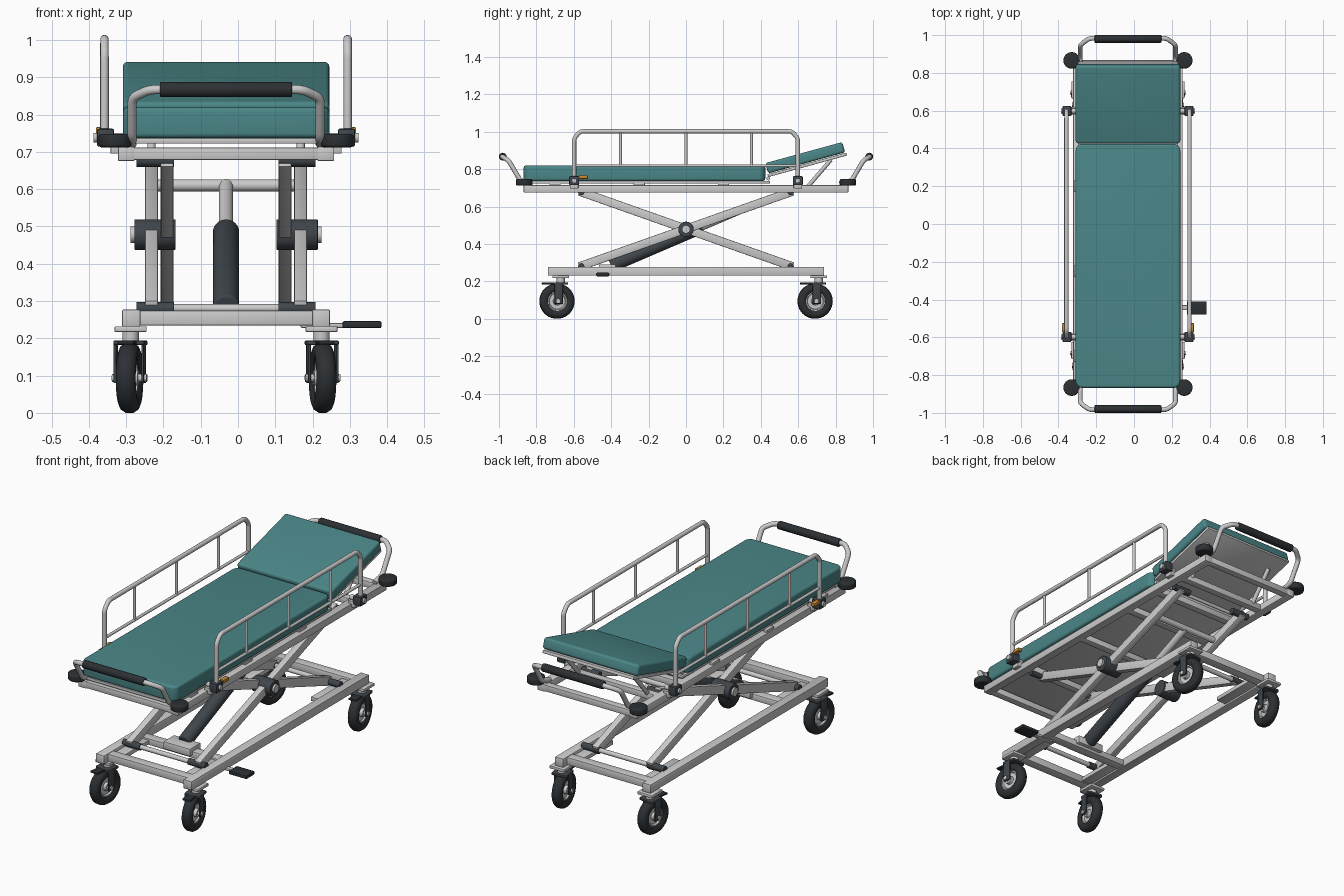
import bpy, bmesh, math
from mathutils import Vector, Matrix

if "Cube" in bpy.data.objects:
    bpy.data.objects.remove(bpy.data.objects["Cube"])

CX = -0.032  # stretcher centre line; the pedal sticks out on the right


def material(name, rgb):
    m = bpy.data.materials.new(name)
    m.diffuse_color = (*rgb, 1)
    m.use_nodes = True
    m.node_tree.nodes["Principled BSDF"].inputs["Base Color"].default_value = m.diffuse_color
    return m


TEAL = material("teal_vinyl", (0.07, 0.24, 0.245))
BLACK = material("black_rubber", (0.025, 0.03, 0.034))
SLATE = material("slate_paint", (0.05, 0.06, 0.07))
ORANGE = material("orange_latch", (0.6, 0.25, 0.03))


def finish(name, bm, mat=None, xf=None):
    if xf:
        bm.transform(xf)
    bmesh.ops.recalc_face_normals(bm, faces=bm.faces)
    me = bpy.data.meshes.new(name)
    bm.to_mesh(me)
    bm.free()
    ob = bpy.data.objects.new(name, me)
    bpy.context.collection.objects.link(ob)
    ob.location.x = CX
    if mat:
        me.materials.append(mat)
    bpy.ops.object.select_all(action='DESELECT')
    ob.select_set(True)
    bpy.context.view_layer.objects.active = ob
    bpy.ops.object.shade_smooth_by_angle(angle=math.radians(35))
    return ob


def box(name, lo, hi, mat=None, bevel=0.004, plan=0, xf=None):
    lo, hi = Vector(lo), Vector(hi)
    bm = bmesh.new()
    bmesh.ops.create_cube(bm, size=1)
    for v in bm.verts:
        v.co = (lo + hi) / 2 + Vector(a * b for a, b in zip(v.co, hi - lo))
    if plan:  # rounded corners seen from above
        es = [e for e in bm.edges if abs(e.verts[0].co.z - e.verts[1].co.z) > 1e-5]
        bmesh.ops.bevel(bm, geom=es, offset=plan, segments=5, profile=0.5, affect='EDGES')
    if bevel:
        bm.normal_update()
        es = [e for e in bm.edges if e.calc_face_angle(0) > 0.7]
        bmesh.ops.bevel(bm, geom=es, offset=bevel, segments=4 if bevel > 0.008 else 2,
                        profile=0.5, affect='EDGES')
    return finish(name, bm, mat, xf)


def rod(name, p, q, r, mat=None, bevel=0.0, sides=24):
    p, q = Vector(p), Vector(q)
    d = q - p
    bm = bmesh.new()
    bmesh.ops.create_cone(bm, cap_ends=True, segments=sides, radius1=r, radius2=r, depth=d.length)
    if bevel:
        es = [e for e in bm.edges if abs(e.verts[0].co.z - e.verts[1].co.z) < 1e-5]
        bmesh.ops.bevel(bm, geom=es, offset=bevel, segments=3, profile=0.5, affect='EDGES')
    rot = Vector((0, 0, 1)).rotation_difference(d).to_matrix().to_4x4()
    return finish(name, bm, mat, Matrix.Translation((p + q) / 2) @ rot)


def tube(name, pts, r, fillet, sides=14):
    """Bent tube: fillet the corners, then carry a ring along the path."""
    pts = [Vector(p) for p in pts]
    path = [pts[0]]
    for a, b, c in zip(pts, pts[1:], pts[2:]):
        s, e = b + (a - b).normalized() * fillet, b + (c - b).normalized() * fillet
        path += [s.lerp(b, t).lerp(b.lerp(e, t), t) for t in (0, .25, .5, .75, 1)]
    path.append(pts[-1])
    bm = bmesh.new()
    rings, normal = [], None
    for i, p in enumerate(path):
        t = (path[min(i + 1, len(path) - 1)] - path[max(i - 1, 0)]).normalized()
        normal = t.orthogonal() if normal is None else normal - t * normal.dot(t)
        normal.normalize()
        side = t.cross(normal)
        rings.append([bm.verts.new(p + r * (math.cos(k) * normal + math.sin(k) * side))
                      for k in (2 * math.pi * j / sides for j in range(sides))])
    for a, b in zip(rings, rings[1:]):
        for j in range(sides):
            bm.faces.new((a[j], a[j - 1], b[j - 1], b[j]))
    bm.faces.new(rings[0])
    bm.faces.new(rings[-1])
    return finish(name, bm)


def lathe_x(name, profile, xf, mat=None):
    """Closed (x, radius) profile spun round the x axis."""
    bm = bmesh.new()
    vs = [bm.verts.new((x, 0, r)) for x, r in profile]
    es = [bm.edges.new((vs[i - 1], vs[i])) for i in range(len(vs))]
    bmesh.ops.spin(bm, geom=vs + es, cent=(0, 0, 0), axis=(1, 0, 0), angle=2 * math.pi,
                   steps=40, use_merge=True)
    bmesh.ops.remove_doubles(bm, verts=bm.verts, dist=1e-5)
    return finish(name, bm, mat, xf)


# Mattress and deck
box("mattress", (-.277, -.868, .737), (.277, .424, .82), TEAL, .013, .035)
box("deck_panel", (-.265, -.865, .722), (.265, .45, .737), None, .003)
tilt = Matrix.Translation((0, .437, .765)) @ Matrix.Rotation(math.radians(15.3), 4, 'X')
box("backrest_cushion", (-.277, .005, .011), (.277, .432, .068), TEAL, .013, .016, tilt)
box("backrest_panel", (-.265, 0, -.008), (.265, .438, .008), None, .003, 0, tilt)
rod("backrest_hinge", (-.26, .44, .75), (.26, .44, .75), .01)

# Bed frame
for s in (-1, 1):
    x0, x1 = sorted((s * .245, s * .29))
    box("bed_side_beam", (x0, -.868, .675), (x1, .868, .714))
    rod("backrest_strut", (s * .2, .65, .705), (s * .2, .775, .85), .011)
    for y in (-.7, -.25, .2):
        box("deck_spacer", (x0 + .005, y - .03, .71), (x1 - .02, y + .03, .726), None, .002)
    for e in (-1, 1):
        rod("corner_bumper", (s * .298, e * .866, .712), (s * .298, e * .866, .748), .044, BLACK, .008, 32)
for y in (-.848, -.56, -.15, .22, .45, .64, .848):
    box("bed_crossbar", (-.25, y - .019, .678), (.25, y + .019, .712))

# Push handles with grips
for e in (-1, 1):
    tube("push_handle", [(-.252, e * .82, .722), (-.252, e * .885, .738), (-.252, e * .948, .845),
                         (-.205, e * .983, .867), (.205, e * .983, .867), (.252, e * .948, .845),
                         (.252, e * .885, .738), (.252, e * .82, .722)], .0125, .018)
    rod("handle_grip", (-.177, e * .98, .867), (.177, e * .98, .867), .0205, BLACK, .004)

# Side guards
for s in (-1, 1):
    x = s * .326
    tube("guard_rail", [(x, -.598, .72), (x, -.598, .965), (x, -.565, 1.002), (x, .565, 1.002),
                        (x, .598, .965), (x, .598, .72)], .0115, .016)
    rod("guard_lower_bar", (x, -.598, .818), (x, .598, .818), .0075)
    for y in (-.35, 0, .35):
        rod("guard_baluster", (x, y, .818), (x, y, 1.0), .0075)
    for y in (-.598, .598):
        a, b = sorted((s * .3, s * .346))
        box("guard_clamp", (a, y - .027, .714), (b, y + .027, .762), SLATE, .005)
        rod("clamp_bolt", (s * .27, y, .738), (s * .355, y, .738), .013)
        a, b = sorted((s * .27, s * .31))
        box("clamp_bracket", (a, y - .022, .695), (b, y + .022, .728), None, .003)
    a, b = sorted((s * .325, s * .349))
    box("guard_latch", (a, -.572, .748), (b, -.525, .766), ORANGE, .003)

# Scissor lift
for s in (-1, 1):
    for label, x, d in (("outer", .2, 1), ("inner", .158, -1)):
        ang = d * math.atan2(.395, 1.12)
        xf = Matrix.Translation((s * x, 0, .48)) @ Matrix.Rotation(ang, 4, 'X')
        box(label + "_scissor_arm", (-.0175, -.605, -.023), (.0175, .605, .023), None, .004, 0, xf)
    rod("pivot_boss", (s * .135, 0, .478), (s * .246, 0, .478), .041, SLATE, .003, 32)
    rod("pivot_cap", (s * .24, 0, .478), (s * .256, 0, .478), .022)
    for y in (-.56, .56):
        for z in (.28, .677):
            rod("arm_roller", (s * .14, y, z), (s * .24, y, z), .017, SLATE)
    # Base side beam with roller track
    a, b = sorted((s * .23, s * .279))
    box("base_side_beam", (a, -.738, .231), (b, .738, .277))
    a, b = sorted((s * .175, s * .235))
    for e in (-1, 1):
        y0, y1 = sorted((e * .4, e * .68))
        box("roller_track", (a, y0, .24), (b, y1, .262), None, .003)
for y in (-.56, .56):
    rod("lower_axle", (-.2, y, .28), (.2, y, .28), .012)
for y in (-.68, .68):
    box("base_crossbar", (-.235, y - .025, .234), (.235, y + .025, .274))

# Hydraulic cylinder
box("cylinder_crossbar", (-.235, -.445, .236), (.235, -.395, .27))
box("cylinder_mount", (-.078, -.465, .25), (.078, -.375, .29))
foot, head = Vector((0, -.4, .283)), Vector((0, .364, .61))
rod("cylinder_body", foot, foot.lerp(head, .63), .035, SLATE, .008, 32)
rod("cylinder_piston", foot.lerp(head, .6), head, .019)
rod("lift_crossbar", (-.2, .364, .61), (.2, .364, .61), .016)

# Foot pedal
box("pedal_lever", (.2, -.455, .228), (.325, -.43, .241), None, .003)
box("foot_pedal", (.312, -.48, .227), (.417, -.41, .246), BLACK, .005)

# Castors
half = [(.019, .052), (.025, .06), (.027, .074), (.022, .086), (.01, .094)]
tire = half + [(-x, r) for x, r in reversed(half)]
hub = [(.016, .054), (.016, .046), (.008, .042), (.008, .022), (.024, .02), (.024, .001)]
hub = hub + [(-x, r) for x, r in reversed(hub)]
for s in (-1, 1):
    for e in (-1, 1):
        xf = (Matrix.Translation((s * .256, e * .69 + .02, 0))
              @ Matrix.Rotation(math.radians(8 * s), 4, 'Z'))
        wheel = xf @ Matrix.Translation((0, -.02, .094))
        lathe_x("castor_tire", tire, wheel, BLACK)
        lathe_x("castor_hub", hub, wheel)
        box("fork_crown", (-.042, -.045, .182), (.042, .035, .194), SLATE, .003, .01, xf)
        for k in (-1, 1):
            a, b = sorted((k * .034, k * .041))
            box("fork_leg", (a, -.038, .08), (b, .006, .188), SLATE, .002, 0, xf)
        rod("castor_axle", wheel @ Vector((-.047, 0, 0)), wheel @ Vector((.047, 0, 0)), .011)
        box("brake_tab", (-.022, -.1, .184), (.022, -.04, .194), BLACK, .003, 0, xf)
        c = xf.translation
        rod("castor_neck", (c.x, c.y, .192), (c.x, c.y, .22), .022)
        box("castor_plate", (c.x - .043, c.y - .045, .217), (c.x + .043, c.y + .045, .232), None, .003)
